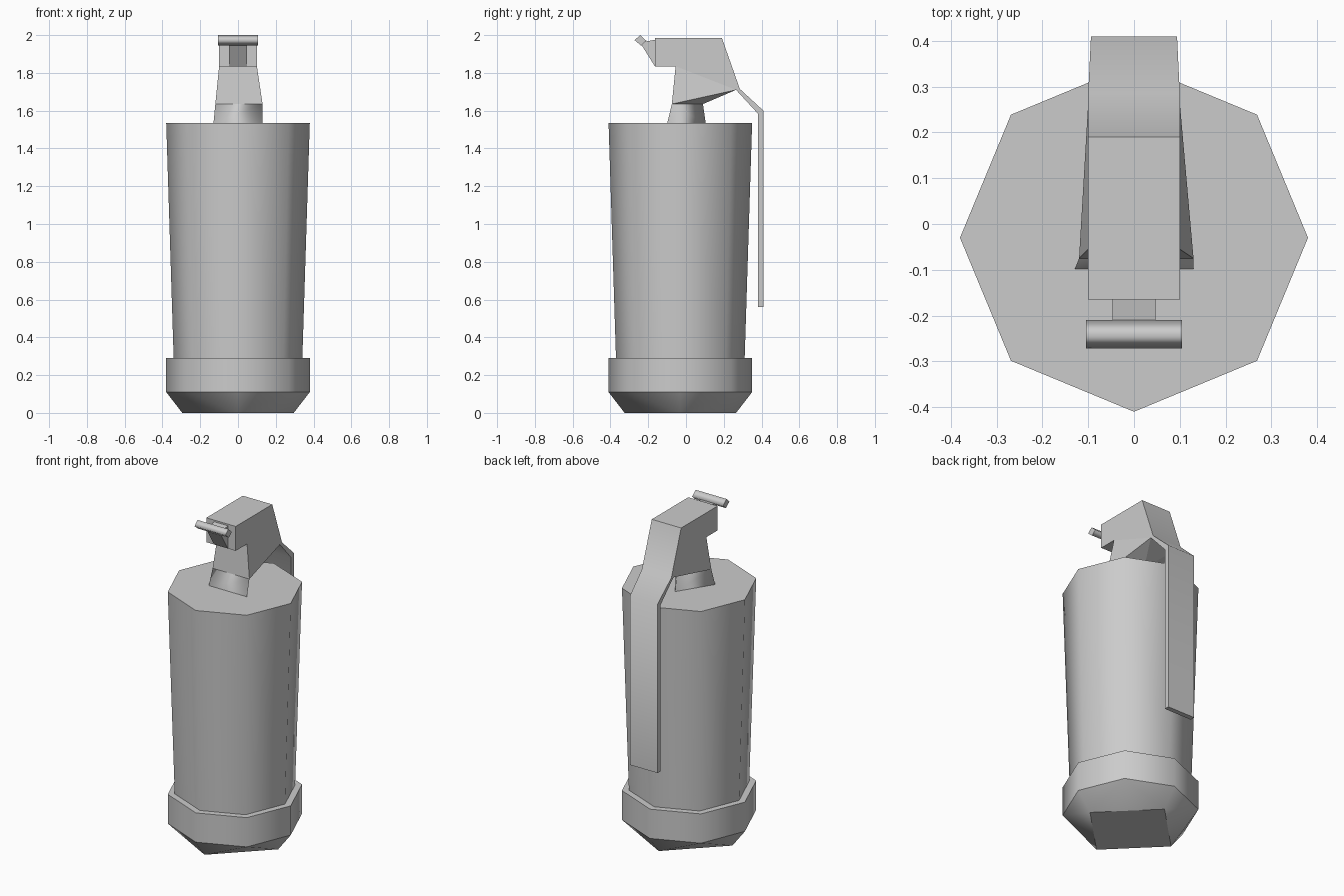
import bpy
import bmesh
import math
from mathutils import Matrix, Vector

cube = bpy.data.objects.get("Cube")
if cube:
    bpy.data.objects.remove(cube, do_unlink=True)

grey = bpy.data.materials.new("plain_grey")
grey.use_nodes = True
COLOUR = (0.6, 0.6, 0.6, 1)
grey.diffuse_color = COLOUR
grey.node_tree.nodes["Principled BSDF"].inputs["Base Color"].default_value = COLOUR

CENTRE_Y = -0.03


def finish(name, bm, smooth_axis=None, angle=None):
    """Make the object; smooth the faces around an axis, or by edge angle."""
    bmesh.ops.recalc_face_normals(bm, faces=bm.faces)
    if smooth_axis is not None:
        for f in bm.faces:
            f.normal_update()
            f.smooth = abs(f.normal[smooth_axis]) < 0.9
    mesh = bpy.data.meshes.new(name)
    bm.to_mesh(mesh)
    bm.free()
    mesh.materials.append(grey)
    if angle:
        mesh.shade_smooth()
        mesh.set_sharp_from_angle(angle=math.radians(angle))
    obj = bpy.data.objects.new(name, mesh)
    bpy.context.collection.objects.link(obj)
    return obj


def ring(radius, z, count):
    return [(radius * math.cos(math.tau * i / count),
             CENTRE_Y + radius * math.sin(math.tau * i / count), z)
            for i in range(count)]


def drum(name, low, high, z0, z1):
    """Eight-sided tapered drum with flat ends."""
    bm = bmesh.new()
    place = Matrix.Translation((0, CENTRE_Y, (z0 + z1) / 2))
    geo = bmesh.ops.create_cone(bm, cap_ends=True, segments=8, radius1=low,
                                radius2=high, depth=z1 - z0, matrix=place)
    # corners sit on the main axes
    if not any(abs(v.co.x) < 1e-4 for v in geo["verts"]):
        spin = Matrix.Rotation(math.pi / 8, 3, "Z")
        bmesh.ops.rotate(bm, verts=bm.verts, cent=(0, CENTRE_Y, 0), matrix=spin)
    finish(name, bm, smooth_axis=2)


def hull(name, points, smooth_axis=None):
    bm = bmesh.new()
    for p in points:
        bm.verts.new(p)
    bmesh.ops.convex_hull(bm, input=bm.verts)
    bmesh.ops.dissolve_limit(bm, angle_limit=0.01, verts=bm.verts, edges=bm.edges)
    finish(name, bm, smooth_axis)


def slab(name, outline, half, smooth_axis=None, angle=None, end_half=None):
    """Side outline (y, z) extruded across x; the rear part may be narrower."""
    bm = bmesh.new()
    sides = []
    for s in (-1, 1):
        sides.append([bm.verts.new((s * (end_half if end_half and y > 0.35 else half), y, z))
                      for y, z in outline])
    a, b = sides
    bm.faces.new(a)
    bm.faces.new(b[::-1])
    n = len(outline)
    for i in range(n):
        j = (i + 1) % n
        bm.faces.new((a[i], b[i], b[j], a[j]))
    finish(name, bm, smooth_axis, angle)


# Canister: body, collar, and base narrowing from eight sides to four
drum("body", 0.34, 0.38, 0.27, 1.535)
drum("bottom_collar", 0.38, 0.38, 0.11, 0.29)
hull("base", ring(0.38, 0.11, 8) + ring(0.295, 0, 4), smooth_axis=2)

# Three-sided neck under the head
neck_top = [(-0.12, -0.075, 1.635), (0.13, -0.075, 1.635), (0, 0.09, 1.635)]
neck_low = [(-0.13, -0.1, 1.53), (0.13, -0.1, 1.53), (0, 0.105, 1.53)]
hull("neck", neck_low + neck_top, smooth_axis=2)

# Head: flared lower half and straight-sided upper half with a nose
flare = [(s * 0.1, y, z) for s in (-1, 1) for y, z in ((-0.055, 1.835), (0.265, 1.71))]
hull("head_lower", neck_top + flare)
slab("head_upper", [(-0.055, 1.835), (-0.165, 1.835), (-0.165, 1.985),
                    (0.19, 1.985), (0.265, 1.71)], 0.1)

# Bent safety lever
slab("lever", [(0.19, 1.985), (0.285, 1.715), (0.41, 1.6), (0.41, 0.56),
               (0.38, 0.56), (0.38, 1.585), (0.265, 1.71)], 0.1,
     angle=52, end_half=0.094)

# Wedge tab on the nose, holding a cross pin
slab("pin_tab", [(-0.165, 1.835), (-0.24, 1.955), (-0.22, 1.965), (-0.165, 1.975)], 0.047)
slab("cross_pin", [(-0.243, 2.0), (-0.21, 1.97), (-0.238, 1.945), (-0.272, 1.973)],
     0.105, smooth_axis=0)
